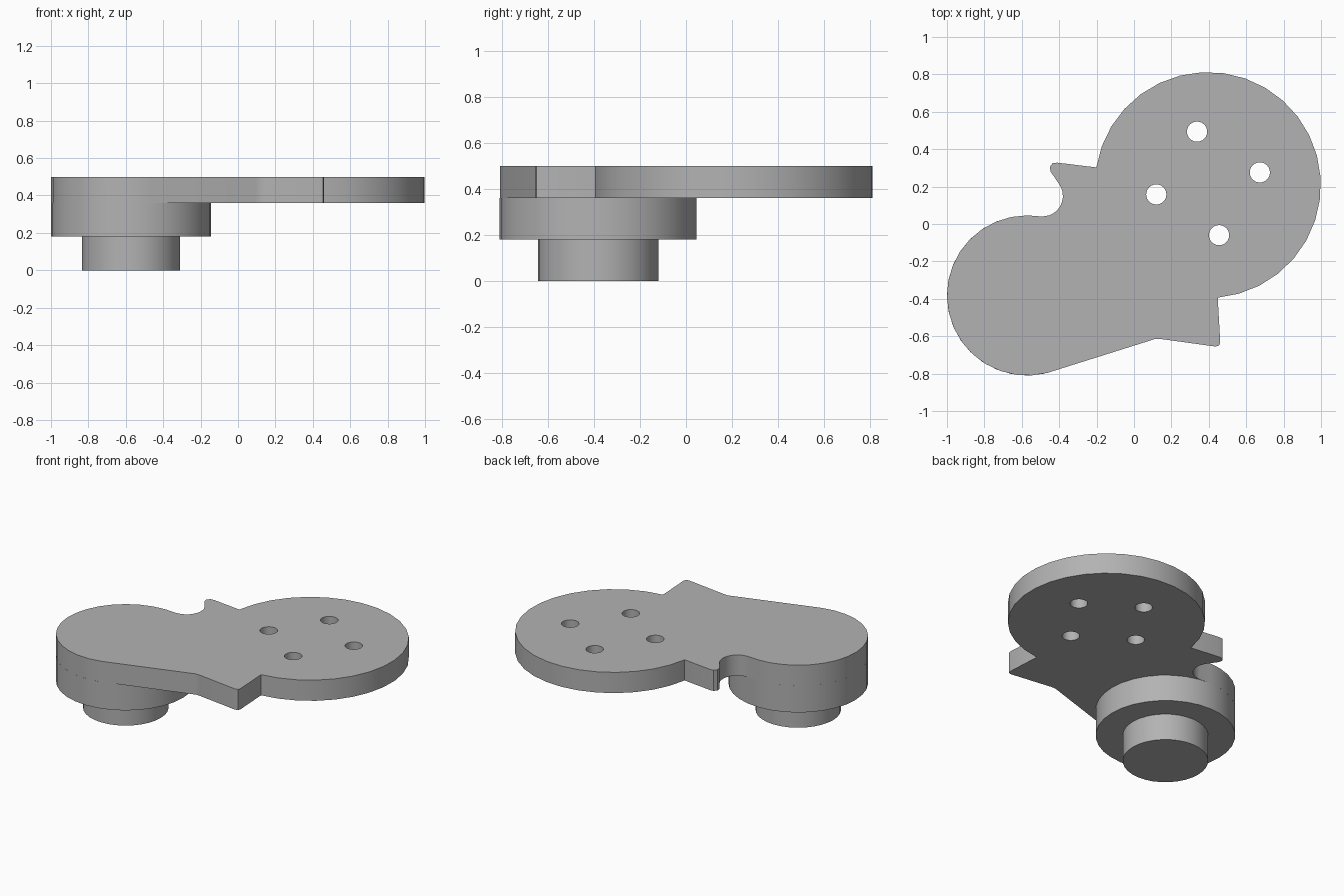
import bpy, bmesh
from math import sin, cos, radians

if "Cube" in bpy.data.objects:
    bpy.data.objects.remove(bpy.data.objects["Cube"], do_unlink=True)

DISC, DISC_R = (0.395, 0.208), 0.604
HUB, HUB_R, SHAFT_R = (-0.572, -0.382), 0.428, 0.262
Z_STEP, Z_PLATE, Z_TOP = 0.18, 0.36, 0.5

grey = bpy.data.materials.new("plain grey")
grey.use_nodes = True
colour = (0.45, 0.45, 0.45, 1)
grey.diffuse_color = colour
grey.node_tree.nodes["Principled BSDF"].inputs["Base Color"].default_value = colour


def arc(centre, r, start, end, steps):
    """Points along an arc, angles in degrees."""
    angles = [radians(start + (end - start) * i / steps) for i in range(steps + 1)]
    return [(centre[0] + r * cos(a), centre[1] + r * sin(a)) for a in angles]


def circle(centre, r, steps=32):
    return arc(centre, r, 0, 360, steps)[:-1]


def prism(name, outline, z0, z1):
    """Closed solid made by extruding an outline upward."""
    bm = bmesh.new()
    face = bm.faces.new([bm.verts.new((x, y, z0)) for x, y in outline])
    top = bmesh.ops.extrude_face_region(bm, geom=[face], use_keep_orig=True)["geom"]
    for v in top:
        if isinstance(v, bmesh.types.BMVert):
            v.co.z = z1
    bmesh.ops.recalc_face_normals(bm, faces=bm.faces)
    mesh = bpy.data.meshes.new(name)
    bm.to_mesh(mesh)
    bm.free()
    mesh.materials.append(grey)
    obj = bpy.data.objects.new(name, mesh)
    bpy.context.collection.objects.link(obj)
    return obj


def cut(target, cutter):
    """Subtract the cutter for good and remove it."""
    mod = target.modifiers.new("hole", 'BOOLEAN')
    mod.operation, mod.solver, mod.object = 'DIFFERENCE', 'EXACT', cutter
    bpy.context.view_layer.objects.active = target
    bpy.ops.object.modifier_apply(modifier=mod.name)
    bpy.data.objects.remove(cutter, do_unlink=True)


# Plate: large disc, hooked ear, notch, hub end and pointed corner in one outline
outline = arc(DISC, DISC_R, -85, 171, 23)
outline += [(-0.41, 0.328), (-0.435, 0.325), (-0.45, 0.305), (-0.446, 0.28)]
outline += arc((-0.49, 0.15), 0.11, 37, -72, 8)
outline += [(-0.49, 0.04)]
outline += arc(HUB, HUB_R, 90, 285, 17)
outline += [(0.09, -0.622), (0.115, -0.614), (0.145, -0.615)]
outline += [(0.435, -0.655), (0.455, -0.65), (0.461, -0.63)]
plate = prism("plate", outline, Z_PLATE, Z_TOP)

# Four bolt holes in a turned square
for x, y in circle((0.396, 0.217), 0.283, 4):
    dx, dy = x - 0.396, y - 0.217
    a = radians(12)
    spot = (0.396 + dx * cos(a) - dy * sin(a), 0.217 + dx * sin(a) + dy * cos(a))
    cut(plate, prism("hole_cutter", circle(spot, 0.054, 24), 0.2, 0.7))

# Hub and shaft under the small end
hub = prism("hub", circle(HUB, HUB_R), Z_STEP, Z_PLATE)
shaft = prism("shaft", circle(HUB, SHAFT_R), 0, Z_STEP)

# Smooth round walls, crisp rims
bpy.ops.object.select_all(action='DESELECT')
for part in (plate, hub, shaft):
    part.select_set(True)
bpy.context.view_layer.objects.active = plate
bpy.ops.object.shade_smooth_by_angle(angle=radians(30))
